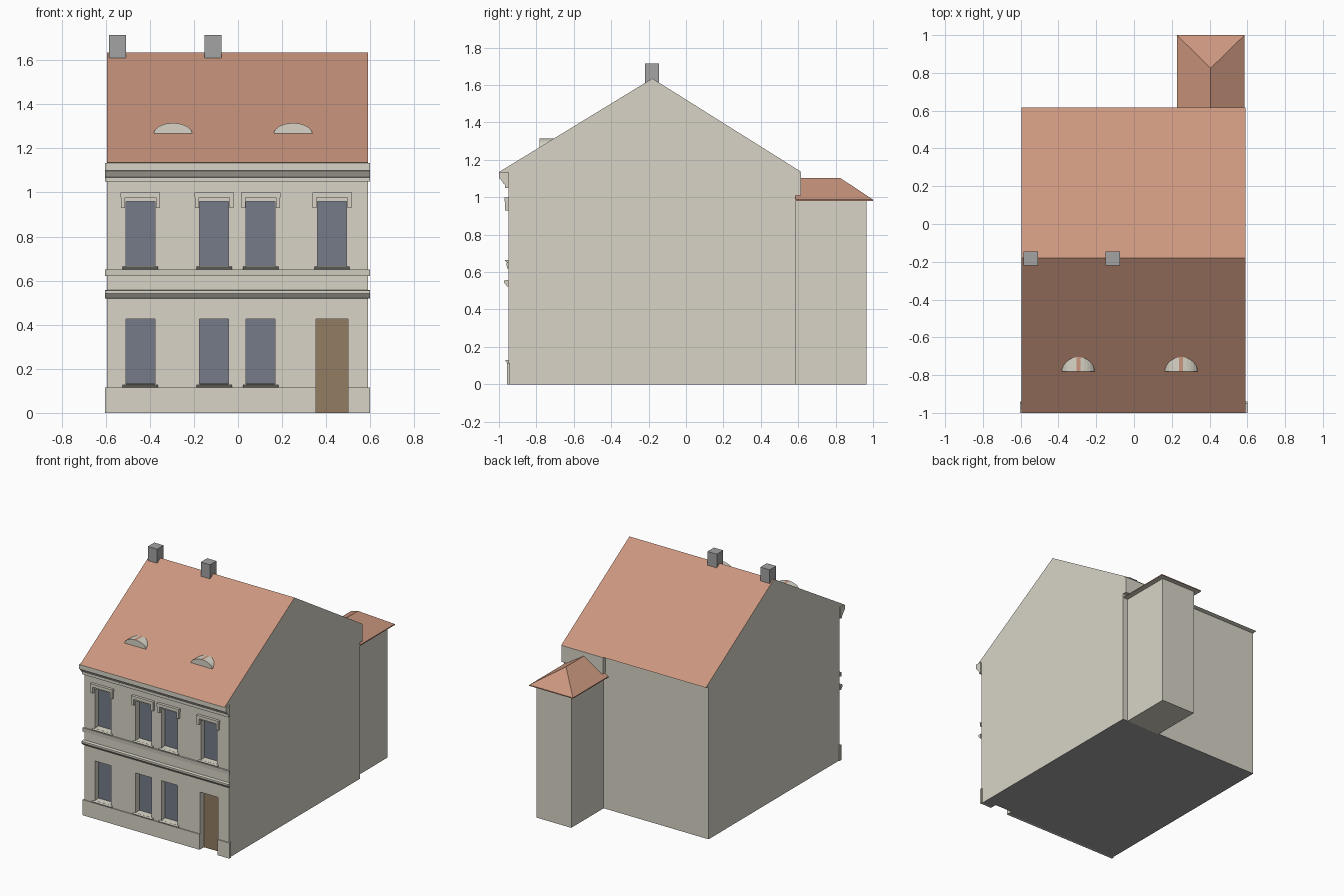
import bpy, bmesh, math

cube = bpy.data.objects.get("Cube")
if cube:
    bpy.data.objects.remove(cube)


def material(name, rgb):
    linear = [((c / 255 + 0.055) / 1.055) ** 2.4 for c in rgb] + [1]
    m = bpy.data.materials.new(name)
    m.use_nodes = True
    m.diffuse_color = linear
    m.node_tree.nodes["Principled BSDF"].inputs["Base Color"].default_value = linear
    return m


WALL = material("cream plaster", (216, 212, 199))
ROOF = material("terracotta tile", (203, 150, 126))
STONE = material("grey stone", (163, 163, 163))
GLASS = material("blue grey glass", (117, 123, 135))
WOOD = material("brown wood", (146, 124, 98))


def finish(name, bm, *mats):
    bmesh.ops.recalc_face_normals(bm, faces=bm.faces)
    mesh = bpy.data.meshes.new(name)
    bm.to_mesh(mesh)
    bm.free()
    for m in mats:
        mesh.materials.append(m)
    obj = bpy.data.objects.new(name, mesh)
    bpy.context.collection.objects.link(obj)
    return obj


def extrude(bm, points, offset):
    face = bm.faces.new([bm.verts.new(p) for p in points])
    new = bmesh.ops.extrude_face_region(bm, geom=[face])["geom"]
    bmesh.ops.translate(bm, vec=offset,
                        verts=[v for v in new if isinstance(v, bmesh.types.BMVert)])


def prism(name, profile, x0, x1, *mats):
    """Side profile of (y, z) points swept along x."""
    bm = bmesh.new()
    extrude(bm, [(x0, y, z) for y, z in profile], (x1 - x0, 0, 0))
    return finish(name, bm, *mats)


def add_box(bm, x0, x1, y0, y1, z0, z1):
    extrude(bm, [(x0, y0, z0), (x1, y0, z0), (x1, y1, z0), (x0, y1, z0)], (0, 0, z1 - z0))


def box(name, dims, *mats):
    bm = bmesh.new()
    add_box(bm, *dims)
    return finish(name, bm, *mats)


FRONT = -0.95
RECESS = -0.90
LEFT, RIGHT = 0.59, -0.595
BAND = (-0.603, 0.6)
WINDOW_X = (-0.443, -0.108, 0.103, 0.427)
HALF = 0.066
WINDOW_H = 0.295
DOOR = (0.355, 0.5)

# Openings: four upper windows, three lower windows and the door
windows = [("upper", x, 0.665) for x in WINDOW_X] + [("lower", x, 0.13) for x in WINDOW_X[:3]]

# House body with the gable roof as its upper faces
body = prism("house_body", [(FRONT, 0), (0.585, 0), (0.585, 1.13), (0.617, 1.135),
                            (-0.18, 1.635), (-1.0, 1.135), (FRONT, 1.13)],
             RIGHT, LEFT, WALL, ROOF, STONE)
bm = bmesh.new()
for _, x, z in windows:
    add_box(bm, x - HALF, x + HALF, -1.1, RECESS, z, z + WINDOW_H)
add_box(bm, *DOOR, -1.1, RECESS, -0.1, 0.425)
cutter = finish("opening_cutter", bm)
cutter.hide_render = True
mod = body.modifiers.new("openings", "BOOLEAN")
mod.object = cutter
mod.operation = "DIFFERENCE"
mod.solver = "EXACT"
bpy.context.view_layer.objects.active = body
bpy.ops.object.modifier_apply(modifier=mod.name)
bpy.data.objects.remove(cutter)
for f in body.data.polygons:
    if f.normal.z > 0.5 and f.center.z > 1.1:
        f.material_index = 1
    elif f.center.z < 0.001:
        f.material_index = 2
    else:
        f.material_index = 0

# Panes, sills and hood mouldings
for floor, x, z in windows:
    box(floor + "_window_pane", (x - HALF, x + HALF, RECESS - 0.006, RECESS + 0.002,
                                 z, z + WINDOW_H), GLASS)
    prism(floor + "_window_sill", [(RECESS, z - 0.012), (-0.956, z - 0.014), (-0.969, z - 0.005),
                                   (-0.969, z - 0.002), (RECESS, z + 0.003)],
          x - 0.08, x + 0.08, WALL)
    if floor == "upper":
        box("window_hood", (x - 0.09, x + 0.09, -0.97, FRONT, 0.977, 1.0), WALL)
        for s in (-1, 1):
            a, b = sorted((x + s * 0.07, x + s * 0.088))
            box("window_hood_end", (a, b, -0.968, FRONT, 0.93, 0.977), WALL)
box("front_door", (*DOOR, RECESS - 0.006, RECESS + 0.002, 0, 0.425), WOOD)

# Plinth on both sides of the door
for x0, x1 in ((BAND[0], DOOR[0]), (DOOR[1], BAND[1])):
    box("plinth", (x0, x1, -0.957, FRONT + 0.01, 0, 0.115), WALL)

# String courses and cornice
prism("lower_string_course", [(FRONT, 0.52), (-0.955, 0.523), (-0.968, 0.537),
                              (-0.972, 0.542), (-0.972, 0.555), (FRONT, 0.558)], *BAND, WALL)
prism("upper_string_course", [(FRONT, 0.62), (-0.957, 0.62), (-0.96, 0.65),
                              (FRONT, 0.65)], *BAND, WALL)
prism("cornice", [(FRONT, 1.05), (-0.968, 1.05), (-0.968, 1.068), (-0.975, 1.072),
                  (-0.99, 1.095), (-1.0, 1.1), (-1.0, 1.134), (FRONT, 1.134)], *BAND, WALL)

# Eyebrow dormers with a tiled strip along the crown
for x in (-0.295, 0.25):
    bm = bmesh.new()
    arc = [(x + 0.088 * math.cos(math.pi * i / 13), -0.782,
            1.265 + 0.05 * math.sin(math.pi * i / 13)) for i in range(14)]
    extrude(bm, arc, (0, 0.085, 0))
    dormer = finish("eyebrow_dormer", bm, WALL, ROOF)
    for f in dormer.data.polygons:
        if f.normal.z > 0.5 and abs(f.center.x - x) < 0.015:
            f.material_index = 1

# Chimneys on the ridge
for x in (-0.547, -0.113):
    box("chimney", (x - 0.038, x + 0.038, -0.22, -0.145, 1.6, 1.715), STONE)

# Rear annex, its hipped roof and the eaves block above it
box("annex_body", (0.265, 0.548, 0.58, 0.965, 0, 0.985), WALL)
box("eaves_block", (0.25, LEFT, 0.58, 0.616, 1.01, 1.132), WALL)
bm = bmesh.new()
add_box(bm, 0.227, 0.585, 0.585, 1.0, 0.98, 0.987)
top = sorted((v for v in bm.verts if v.co.z > 0.984), key=lambda v: (v.co.y, v.co.x))
bmesh.ops.delete(bm, geom=[f for f in bm.faces if all(v in top for v in f.verts)],
                 context="FACES_ONLY")
near_r, near_l, far_r, far_l = top
ridge_in = bm.verts.new((0.406, 0.585, 1.103))
ridge_out = bm.verts.new((0.406, 0.825, 1.103))
for verts in ((near_r, ridge_in, ridge_out, far_r), (near_l, far_l, ridge_out, ridge_in),
              (far_r, ridge_out, far_l), (near_r, near_l, ridge_in)):
    bm.faces.new(verts)
annex_roof = finish("annex_roof", bm, ROOF, WALL)
for f in annex_roof.data.polygons:
    f.material_index = int(f.normal.z < -0.5)
